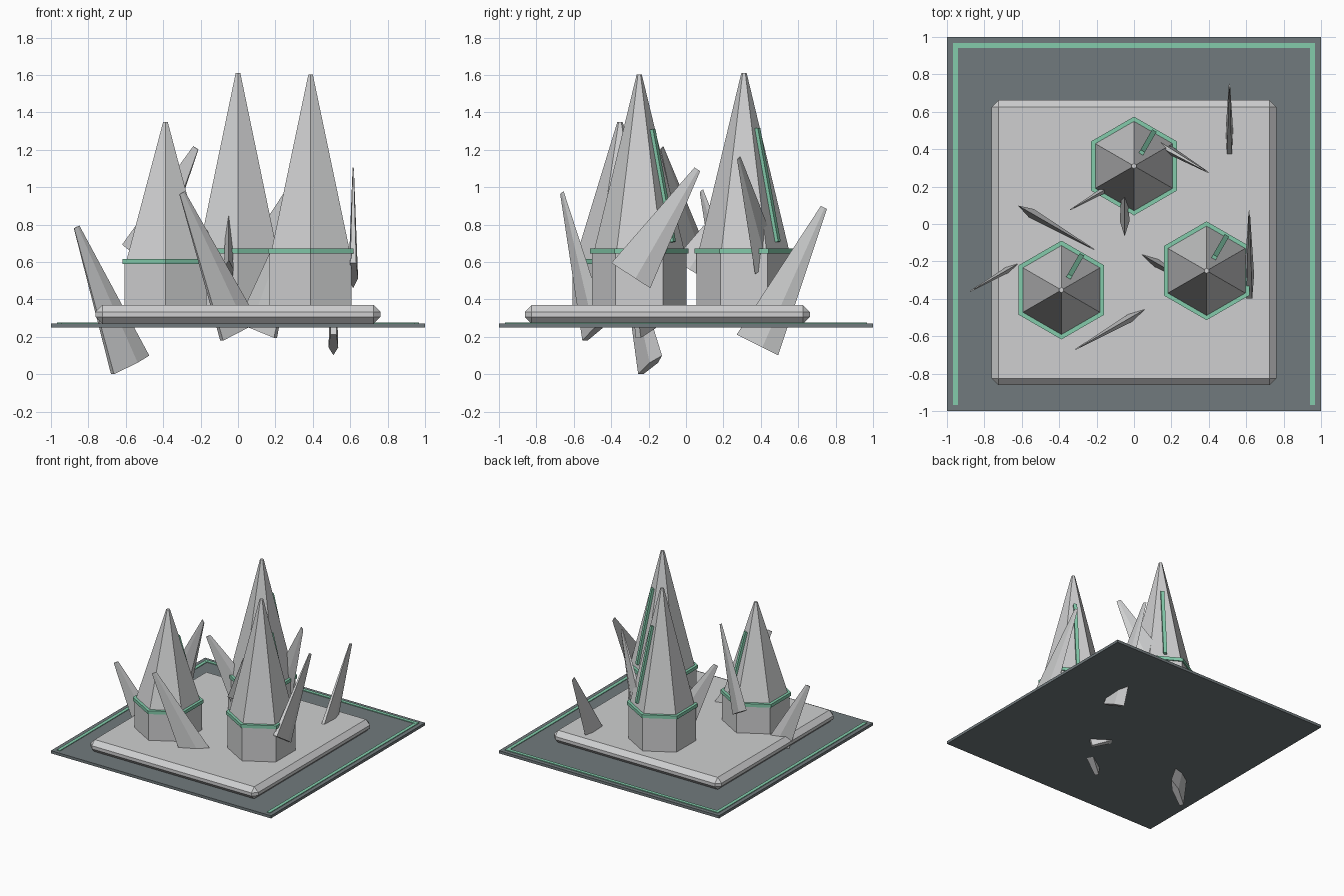
import bpy, bmesh, math
from mathutils import Matrix, Vector

if "Cube" in bpy.data.objects:
    bpy.data.objects.remove(bpy.data.objects["Cube"])


def material(name, col):
    m = bpy.data.materials.new(name)
    m.diffuse_color = (*col, 1)
    m.use_nodes = True
    m.node_tree.nodes["Principled BSDF"].inputs["Base Color"].default_value = m.diffuse_color
    return m


LIGHT = material("pale stone", (0.62, 0.625, 0.63))
DARK = material("slate grey", (0.165, 0.195, 0.205))
GREEN = material("mint green", (0.23, 0.60, 0.41))


def finish(name, bm, mat):
    bmesh.ops.recalc_face_normals(bm, faces=bm.faces)
    me = bpy.data.meshes.new(name)
    bm.to_mesh(me)
    bm.free()
    me.materials.append(mat)
    ob = bpy.data.objects.new(name, me)
    bpy.context.collection.objects.link(ob)
    return ob


def box(name, lo, hi, mat, bevel=0):
    lo, hi = Vector(lo), Vector(hi)
    bm = bmesh.new()
    bmesh.ops.create_cube(bm, size=1, matrix=Matrix.Translation((lo + hi) / 2)
                          @ Matrix.Diagonal((*(hi - lo), 1)))
    if bevel:
        bmesh.ops.bevel(bm, geom=bm.edges[:], offset=bevel, segments=1, affect='EDGES')
    return finish(name, bm, mat)


def frustum(name, mtx, n, r0, r1, h, mat, phase=0, flat=1):
    # n-sided tapered prism along local z, first corner at angle "phase"
    bm = bmesh.new()
    rings = []
    for r, z in ((r0, 0), (r1, h)):
        ring = []
        for i in range(n):
            a = math.radians(phase) + math.tau * i / n
            ring.append(bm.verts.new(mtx @ Vector((r * math.cos(a), flat * r * math.sin(a), z))))
        rings.append(ring)
        bm.faces.new(ring)
    for i in range(n):
        j = (i + 1) % n
        bm.faces.new((rings[0][i], rings[0][j], rings[1][j], rings[1][i]))
    return finish(name, bm, mat)


def frame(origin, x, z):
    # matrix from an origin, a local x direction and a local z direction
    y = z.cross(x)
    m = Matrix((x, y, z)).transposed().to_4x4()
    m.translation = origin
    return m


# ground plate with three inlaid strips
box("ground_plate", (-1, -1, 0.25), (1, 1, 0.272), DARK)
box("strip_back", (-0.968, 0.94, 0.268), (0.968, 0.968, 0.278), GREEN)
for side in (-1, 1):
    x = side * 0.954
    box("strip_side", (x - 0.014, -0.968, 0.268), (x + 0.014, 0.968, 0.277), GREEN)

# chamfered slab
box("slab", (-0.762, -0.862, 0.27), (0.762, 0.662, 0.37), LIGHT, 0.037)

# hexagonal towers: column, band, spire and a rib on one spire face
for x, y, zb, top in ((0, 0.31, 0.645, 1.612), (-0.388, -0.353, 0.59, 1.35), (0.388, -0.25, 0.645, 1.602)):
    at = lambda z: Matrix.Translation((x, y, z))
    frustum("column", at(0.35), 6, 0.253, 0.253, zb - 0.34, LIGHT, 30)
    frustum("band", at(zb), 6, 0.264, 0.264, 0.027, GREEN, 30)
    base = zb + 0.01
    frustum("spire", at(base), 6, 0.243, 0.014, top - base, LIGHT, 30)
    out = Vector((0.5, math.sqrt(0.75), 0))
    pts = []
    for f in (0.055, 0.69):
        r = (0.243 + (0.014 - 0.243) * f) * 0.866 + 0.006
        pts.append(Vector((x, y, base + f * (top - base))) + out * r)
    axis = pts[1] - pts[0]
    d = axis.normalized()
    tangent = Vector((-out.y, out.x, 0))
    frustum("rib", frame(pts[0], tangent, d), 4, 0.019, 0.019, axis.length, GREEN, 45)

# flattened five-sided shards: base point, yaw of lean, tilt, length, sharp side
SHARDS = (
    ((0.51, 0.37, 0.163), 90, 26.6, 0.816, 1),
    ((0.0, -0.49, 0.227), 210, 25, 0.82, -1),
    ((-0.583, -0.191, 0.045), 210, 23.6, 0.81, -1),
    ((0.11, -0.203, 0.233), 330, 20, 0.82, -1),
    ((-0.517, 0.039, 0.625), 330, 30, 0.675, -1),
    ((0.616, -0.306, 0.535), 90, 33, 0.67, 1),
    ((0.13, 0.43, 0.60), 330, 28, 0.63, 1),
    ((-0.066, 0.235, 0.406), 210, 28, 0.65, -1),
    ((-0.05, 0.052, 0.54), 90, 31, 0.67, -1),
)
for p, yaw, tilt, length, sharp in SHARDS:
    yaw, t = math.radians(yaw), math.radians(tilt)
    u = Vector((math.cos(yaw), math.sin(yaw), 0))
    up = Vector((0, 0, 1))
    axis = u * math.sin(t) + up * math.cos(t)
    wide = (u * math.cos(t) - up * math.sin(t)) * sharp
    frustum("shard", frame(Vector(p), wide, axis), 5, 0.137, 0.02, length, LIGHT, 0, 0.2)
